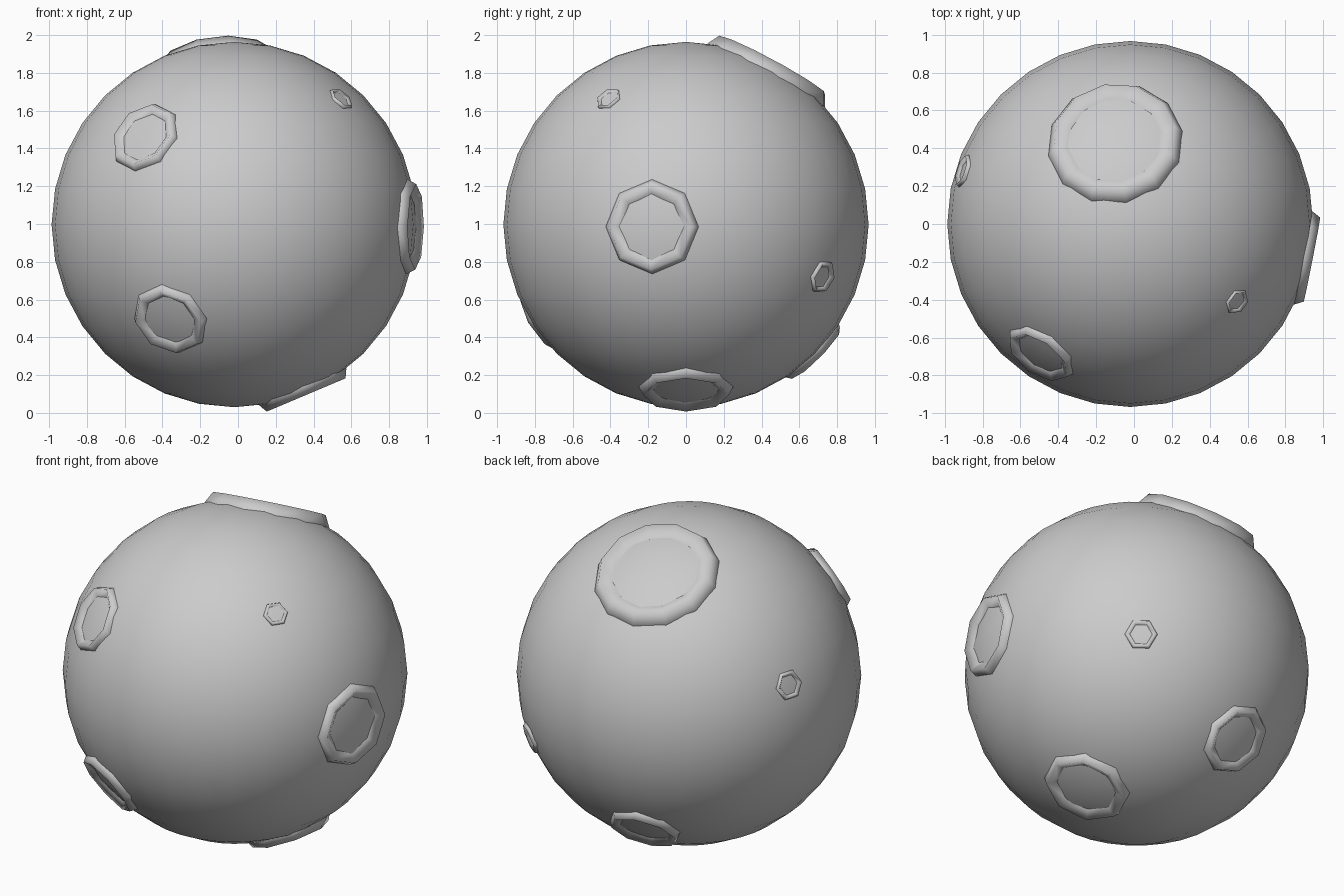
import bpy, bmesh
from math import sin, cos, pi, sqrt
from mathutils import Vector

if "Cube" in bpy.data.objects:
    bpy.data.objects.remove(bpy.data.objects["Cube"])

CENTRE = Vector((-0.02, 0, 0.997))
R = 0.967

# Main round body
bpy.ops.mesh.primitive_uv_sphere_add(segments=32, ring_count=16, radius=R, location=CENTRE)
body = bpy.context.object
body.name = "globe"
bpy.ops.object.shade_smooth()


def crater(name, direction, r, sides):
    """Raised rim lathed around a surface normal, sloping in to the globe."""
    n = Vector(direction).normalized()
    quat = n.to_track_quat('Z', 'Y')
    surf = sqrt(R * R - r * r)
    inner = 0.68 * r
    profile = [(r, surf - 0.03), (r, surf), (0.905 * r, surf + 0.18 * r),
               (inner, sqrt(R * R - inner * inner) - 0.006)]
    bm = bmesh.new()
    loops = []
    for rad, h in profile:
        loops.append([bm.verts.new((rad * cos(2 * pi * i / sides),
                                    rad * sin(2 * pi * i / sides), h))
                      for i in range(sides)])
    for a, b in zip(loops, loops[1:]):
        for i in range(sides):
            j = (i + 1) % sides
            f = bm.faces.new((a[i], a[j], b[j], b[i]))
            f.smooth = True
    mesh = bpy.data.meshes.new(name)
    bm.to_mesh(mesh)
    bm.free()
    ob = bpy.data.objects.new(name, mesh)
    bpy.context.collection.objects.link(ob)
    ob.location = CENTRE
    ob.rotation_mode = 'QUATERNION'
    ob.rotation_quaternion = quat


# Crater rims: direction from the centre, radius, number of sides
crater("crater_top", (-0.085, 0.46, 0.85), 0.36, 12)
crater("crater_right", (0.97, -0.19, -0.012), 0.25, 8)
crater("crater_front_upper", (-0.48, -0.695, 0.47), 0.20, 8)
crater("crater_front_lower", (-0.345, -0.744, -0.51), 0.21, 8)
crater("crater_bottom", (0.38, 0, -0.90), 0.25, 8)
crater("crater_back", (-0.166, 0.677, -0.67), 0.21, 8)
crater("crater_small_front", (0.565, -0.41, 0.665), 0.072, 6)
crater("crater_small_back", (0.58, 0.73, -0.28), 0.092, 6)
crater("crater_small_left", (-0.88, 0.28, 0.27), 0.088, 6)
